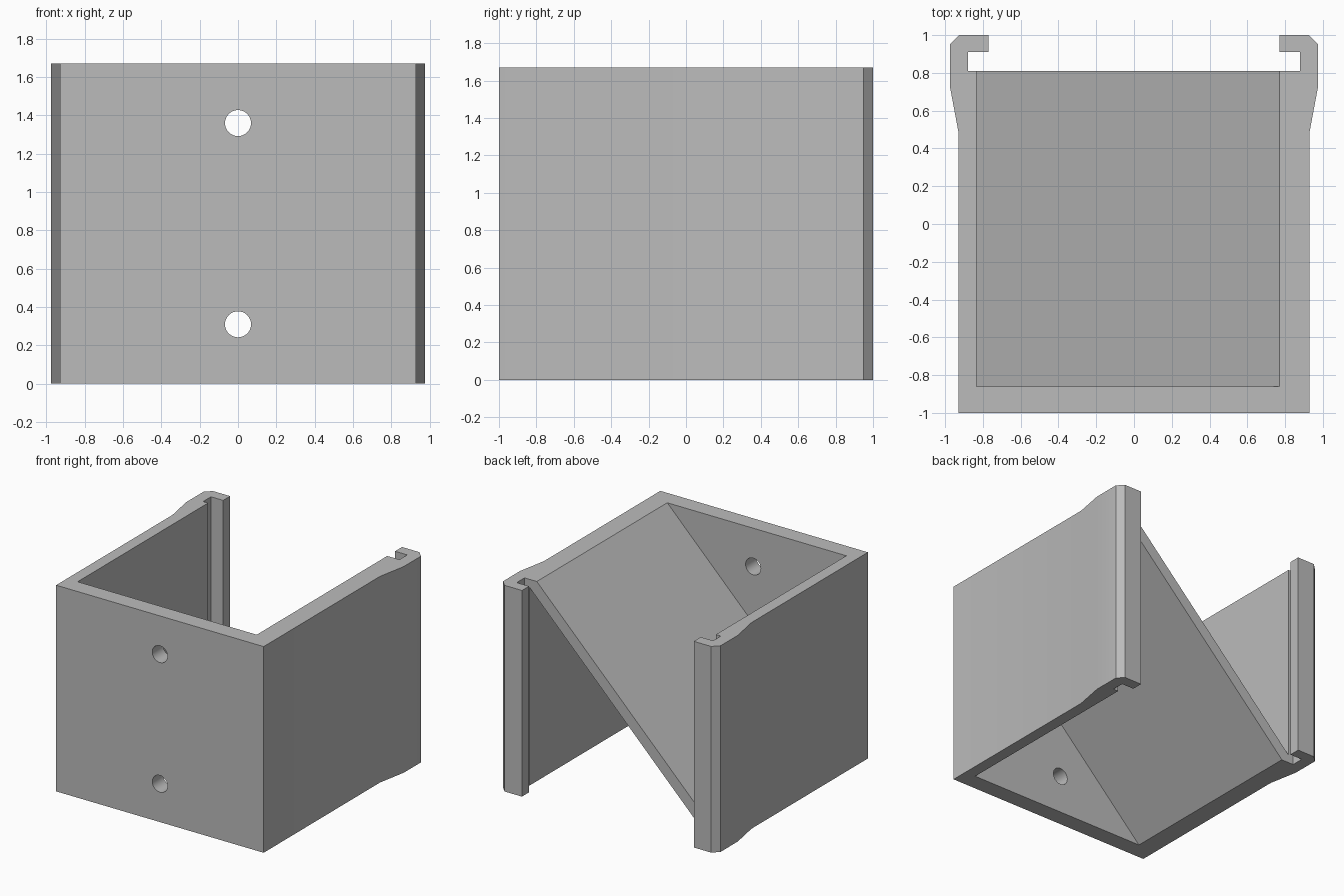
import bpy, bmesh, math
from mathutils import Vector

cube = bpy.data.objects.get("Cube")
if cube:
    bpy.data.objects.remove(cube, do_unlink=True)

HEIGHT = 1.67

grey = bpy.data.materials.new("plain grey")
grey.use_nodes = True
colour = (0.5, 0.5, 0.5, 1)
grey.diffuse_color = colour
grey.node_tree.nodes["Principled BSDF"].inputs["Base Color"].default_value = colour


def prism(name, points, depth):
    """Solid made by sweeping a closed outline of 3D points along depth."""
    bm = bmesh.new()
    face = bm.faces.new([bm.verts.new(p) for p in points])
    swept = bmesh.ops.extrude_face_region(bm, geom=[face])["geom"]
    verts = [v for v in swept if isinstance(v, bmesh.types.BMVert)]
    bmesh.ops.translate(bm, verts=verts, vec=Vector(depth))
    bmesh.ops.recalc_face_normals(bm, faces=bm.faces)
    mesh = bpy.data.meshes.new(name)
    bm.to_mesh(mesh)
    bm.free()
    obj = bpy.data.objects.new(name, mesh)
    bpy.context.collection.objects.link(obj)
    mesh.materials.append(grey)
    return obj


def combine(target, tool, operation):
    mod = target.modifiers.new(tool.name, "BOOLEAN")
    mod.operation = operation
    mod.solver = "EXACT"
    mod.object = tool
    bpy.context.view_layer.objects.active = target
    bpy.ops.object.modifier_apply(modifier=mod.name)
    bpy.data.objects.remove(tool, do_unlink=True)


# Channel: front wall, side walls and hooked rear lips in one mirrored profile
half = [(0.93, -1), (0.93, 0.49), (0.975, 0.73), (0.975, 0.95), (0.925, 1),
        (0.77, 1), (0.77, 0.91), (0.88, 0.91), (0.88, 0.81), (0.835, 0.81),
        (0.835, -0.86)]
outline = half + [(-x, y) for x, y in reversed(half)]
bracket = prism("channel_bracket", [(x, y, 0) for x, y in outline], (0, 0, HEIGHT))

# Diagonal web from the top of one wall to the foot of the other
edge = [(0.77, HEIGHT), (0.88, HEIGHT), (0.88, HEIGHT - 0.02)]
web_outline = edge + [(-x, HEIGHT - z) for x, z in edge]
web = prism("diagonal_web", [(x, -0.93, z) for x, z in web_outline], (0, 1.74, 0))
combine(bracket, web, "UNION")

# Two screw holes through the front wall
for z in (0.31, 1.36):
    ring = [(0.068 * math.cos(a), -1.1, z + 0.068 * math.sin(a))
            for a in (math.tau * i / 32 for i in range(32))]
    combine(bracket, prism("screw_hole", ring, (0, 0.3, 0)), "DIFFERENCE")

bpy.ops.object.select_all(action="DESELECT")
bracket.select_set(True)
bpy.context.view_layer.objects.active = bracket
bpy.ops.object.shade_smooth_by_angle(angle=math.radians(30))
